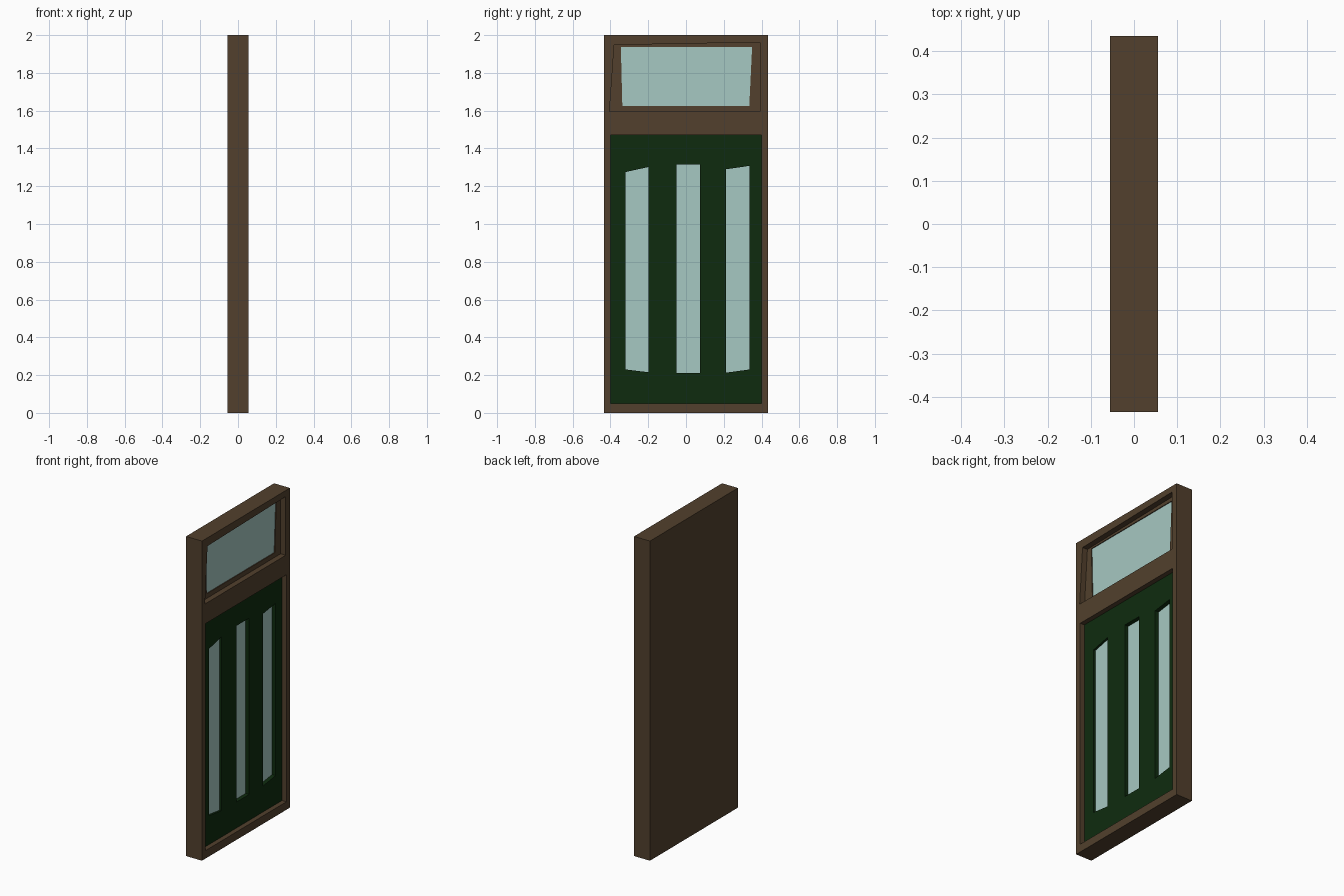
import bpy
import bmesh

cube = bpy.data.objects.get("Cube")
if cube:
    bpy.data.objects.remove(cube, do_unlink=True)


def material(name, rgb):
    mat = bpy.data.materials.new(name)
    mat.use_nodes = True
    mat.diffuse_color = (*rgb, 1)
    mat.node_tree.nodes["Principled BSDF"].inputs["Base Color"].default_value = (*rgb, 1)
    return mat


brown = material("brown wood", (0.084, 0.051, 0.026))
green = material("dark green paint", (0.0045, 0.024, 0.0045))
glass = material("pale glass", (0.38, 0.58, 0.54))

FACE = 0.055  # the decorated side of the slab


def prism(name, outline, x0, x1, mat):
    """Extrude a (y, z) outline along x."""
    bm = bmesh.new()
    base = bm.faces.new([bm.verts.new((x0, y, z)) for y, z in outline])
    top = bmesh.ops.extrude_face_region(bm, geom=[base])["geom"]
    bmesh.ops.translate(bm, vec=(x1 - x0, 0, 0),
                        verts=[v for v in top if isinstance(v, bmesh.types.BMVert)])
    bmesh.ops.recalc_face_normals(bm, faces=bm.faces)
    mesh = bpy.data.meshes.new(name)
    bm.to_mesh(mesh)
    bm.free()
    mesh.materials.append(mat)
    obj = bpy.data.objects.new(name, mesh)
    bpy.context.collection.objects.link(obj)
    return obj


def rect(y0, y1, z0, z1):
    return [(y0, z0), (y1, z0), (y1, z1), (y0, z1)]


def carve(target, outline, depth):
    """Cut a pocket of the given depth below the slab face."""
    cutter = prism("pocket_cutter", outline, FACE - depth, FACE + 0.1,
                   target.data.materials[0])
    cutter.hide_render = True
    mod = target.modifiers.new("pocket", 'BOOLEAN')
    mod.operation = 'DIFFERENCE'
    mod.solver = 'EXACT'
    mod.object = cutter
    bpy.context.view_layer.objects.active = target
    bpy.ops.object.modifier_apply(modifier=mod.name)
    bpy.data.objects.remove(cutter, do_unlink=True)


def pane(name, outline, depth):
    prism(name, outline, FACE - depth - 0.004, FACE - depth, glass)


# Surrounding frame with a door opening and a slightly crooked transom recess
frame = prism("door_frame", rect(-0.435, 0.435, 0, 2), -FACE, FACE, brown)
door_outline = rect(-0.4, 0.4, 0.05, 1.47)
carve(frame, door_outline, 0.09)
carve(frame, [(-0.405, 1.595), (0.393, 1.595), (0.393, 1.962), (-0.38, 1.948)], 0.035)

# Transom window, set just into the recess floor
transom = [(-0.337, 1.624), (0.335, 1.624), (0.35, 1.938), (-0.345, 1.938)]
carve(frame, transom, 0.045)
pane("transom_glass", transom, 0.04)

# Door leaf with three tall windows, the outer two cut at a slant
door = prism("door_leaf", door_outline, FACE - 0.09, FACE - 0.03, green)
windows = {
    "right_window": ([(-0.32, 0.23), (-0.198, 0.215), (-0.198, 1.302), (-0.32, 1.275)], 0.043),
    "middle_window": (rect(-0.05, 0.075, 0.212, 1.315), 0.055),
    "left_window": ([(0.213, 0.213), (0.337, 0.23), (0.337, 1.308), (0.213, 1.29)], 0.055),
}
for name, (outline, depth) in windows.items():
    carve(door, outline, depth + 0.004)
    pane(name + "_glass", outline, depth)
